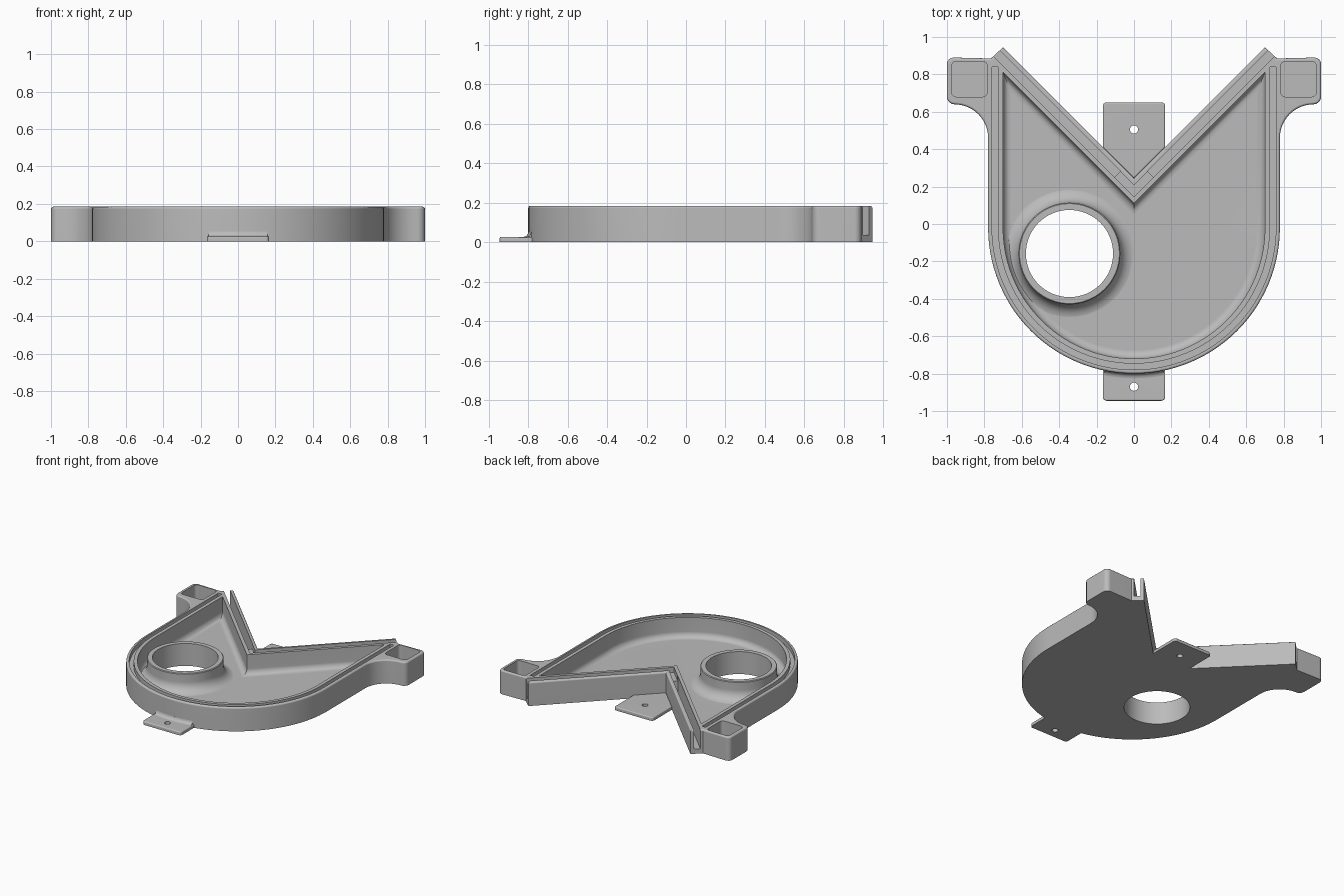
import bpy, bmesh, math
from mathutils import Vector

if "Cube" in bpy.data.objects:
    bpy.data.objects.remove(bpy.data.objects["Cube"])

grey = bpy.data.materials.new("plain grey")
grey.diffuse_color = (0.5, 0.5, 0.5, 1)
grey.use_nodes = True
grey.node_tree.nodes["Principled BSDF"].inputs["Base Color"].default_value = grey.diffuse_color


def finish_mesh(name, bm):
    bmesh.ops.recalc_face_normals(bm, faces=bm.faces)
    me = bpy.data.meshes.new(name)
    bm.to_mesh(me)
    bm.free()
    me.materials.append(grey)
    ob = bpy.data.objects.new(name, me)
    bpy.context.collection.objects.link(ob)
    return ob


def prism(name, pts, z0, z1, round_top=0, round_bottom=0, segs=3):
    """Extruded outline with optional rounded top or bottom edges."""
    bm = bmesh.new()
    face = bm.faces.new([bm.verts.new((x, y, z0)) for x, y in pts])
    ext = bmesh.ops.extrude_face_region(bm, geom=[face])
    for v in ext["geom"]:
        if isinstance(v, bmesh.types.BMVert):
            v.co.z = z1
    bmesh.ops.recalc_face_normals(bm, faces=bm.faces)
    for z, r in ((z1, round_top), (z0, round_bottom)):
        if r:
            edges = [e for e in bm.edges if all(abs(v.co.z - z) < 1e-5 for v in e.verts)]
            bmesh.ops.bevel(bm, geom=edges, offset=r, segments=segs, profile=0.5,
                            affect='EDGES', clamp_overlap=False)
    return finish_mesh(name, bm)


def arc(cx, cy, r, a0, a1, n):
    return [(cx + r * math.cos(math.radians(a0 + (a1 - a0) * i / n)),
             cy + r * math.sin(math.radians(a0 + (a1 - a0) * i / n))) for i in range(n + 1)]


def rounded_rect(x0, x1, y0, y1, r):
    return (arc(x1 - r, y1 - r, r, 90, 0, 4) + arc(x1 - r, y0 + r, r, 0, -90, 4)
            + arc(x0 + r, y0 + r, r, -90, -180, 4) + arc(x0 + r, y1 - r, r, 180, 90, 4))


def mirrored(half):
    """Close a right half outline by reflecting it across x = 0."""
    return half + [(-x, y) for x, y in reversed(half) if x > 1e-4]


def flip(pts, s):
    return [(x * s, y) for x, y in pts]


def lathe(name, profile, cx, cy, n=64):
    """Closed solid of revolution; profile runs bottom to top."""
    bm = bmesh.new()
    rings = [[bm.verts.new((cx + r * math.cos(2 * math.pi * i / n),
                            cy + r * math.sin(2 * math.pi * i / n), z)) for i in range(n)]
             for r, z in profile]
    for a, b in zip(rings, rings[1:]):
        for i in range(n):
            j = (i + 1) % n
            bm.faces.new((a[i], a[j], b[j], b[i]))
    bm.faces.new(rings[0])
    bm.faces.new(rings[-1])
    return finish_mesh(name, bm)


def combine(ob, tool, op='DIFFERENCE'):
    m = ob.modifiers.new("cut", 'BOOLEAN')
    m.operation, m.solver, m.object = op, 'EXACT', tool
    bpy.context.view_layer.objects.active = ob
    bpy.ops.object.modifier_apply(modifier=m.name)
    bpy.data.objects.remove(tool)


def shade(ob):
    bpy.ops.object.select_all(action='DESELECT')
    ob.select_set(True)
    bpy.context.view_layer.objects.active = ob
    bpy.ops.object.shade_smooth_by_angle(angle=math.radians(40))
    w = ob.modifiers.new("flat shading", 'WEIGHTED_NORMAL')
    w.keep_sharp = True


H, FLOOR, CY = 0.185, 0.03, -0.02

# Tray body: round front, notched back, a socket on each back corner
half = [(0, 0.245), (0.70, 0.945), (0.765, 0.885)]
half += arc(0.965, 0.855, 0.035, 90, 0, 4) + arc(0.96, 0.68, 0.04, 0, -90, 4)
half += arc(0.96, 0.46, 0.18, 90, 180, 12)[1:]
half += arc(0, CY, 0.78, 0, -90, 28)
body = prism("tray_body", mirrored(half), 0, H, round_top=0.012)

# Hollow interior with a filleted floor
cavity = [(0, 0.11), (0.70, 0.81)] + arc(0, CY, 0.70, 0, -90, 28)
combine(body, prism("cavity", mirrored(cavity), FLOOR, 0.3, round_bottom=0.045, segs=4))

# Collar around the port, flaring into the floor
PX, PY, F = -0.345, -0.158, 0.08
flare = [(0.272 + F - F * math.sin(t), FLOOR - 0.001 + F - F * math.cos(t))
         for t in [math.pi / 2 * i / 7 for i in range(8)]]
combine(body, lathe("collar", [(0.272 + F, 0.012)] + flare + [(0.272, 0.17), (0.267, 0.175)], PX, PY),
        'UNION')
combine(body, lathe("port", [(0.233, -0.1), (0.233, 0.4)], PX, PY))

# Seal groove in the curved rim
groove = [(0.759, 0.84)] + arc(0, CY, 0.759, 0, -90, 28)
inner = [(0.727, 0.84)] + arc(0, CY, 0.727, 0, -90, 28)
path = groove + [(-x, y) for x, y in reversed(groove[:-1])]
back = inner + [(-x, y) for x, y in reversed(inner[:-1])]
combine(body, prism("groove", path + back[::-1], H - 0.035, 0.3))

# Deep slots along both notch walls, shallower at the corner
slot = [((v - u) / 2, (v + u) / 2) for u, v in
        ((0.145, 0.353), (0.145, 2.0), (0.21, 2.0), (0.21, 0.353))]
for s in (1, -1):
    combine(body, prism("slot", flip(slot, s), 0.037, 0.3))
    combine(body, prism("pocket", flip(rounded_rect(0.785, 0.975, 0.68, 0.87, 0.025), s), FLOOR, 0.3))
corner = [(0, 0.208), (0.12, 0.328), (0.151, 0.298), (0, 0.147)]
chevron = [corner[0], corner[1], corner[2], corner[3], (-0.151, 0.298), (-0.12, 0.328)]
combine(body, prism("corner_slot", chevron, 0.145, 0.3))
shade(body)

# Mounting tabs with screw holes
W = 0.167
back_half = [(0, 0.245), (W, 0.245 + W), (W, 0.63)] + arc(W - 0.02, 0.63, 0.02, 0, 90, 4)[1:]
front_half = [(0, -0.79), (W, -0.775), (W, -0.925)] + arc(W - 0.02, -0.925, 0.02, 0, -90, 4)[1:]
for name, pts, hy in (("back_tab", back_half, 0.505), ("front_tab", front_half, -0.87)):
    tab = prism(name, mirrored(pts), 0, 0.027, round_top=0.008)
    combine(tab, lathe("screw_hole", [(0.022, -0.1), (0.022, 0.1)], 0, hy, 24))
    shade(tab)

# Small fillet where the front tab meets the tray
bm = bmesh.new()
R = 0.025
section = [(0.775, 0.02), (0.78 + R, 0.02)]
section += [(0.78 + R - R * math.sin(t), 0.027 + R - R * math.cos(t))
            for t in [math.pi / 2 * i / 4 for i in range(5)]] + [(0.775, 0.027 + R)]
span = math.asin(0.158 / 0.79)
rows = []
for i in range(13):
    a = -math.pi / 2 - span + 2 * span * i / 12
    rows.append([bm.verts.new((r * math.cos(a), CY + r * math.sin(a), z)) for r, z in section])
for a, b in zip(rows, rows[1:]):
    for i in range(len(section)):
        j = (i + 1) % len(section)
        bm.faces.new((a[i], a[j], b[j], b[i]))
bm.faces.new(rows[0])
bm.faces.new(rows[-1])
shade(finish_mesh("front_tab_fillet", bm))
